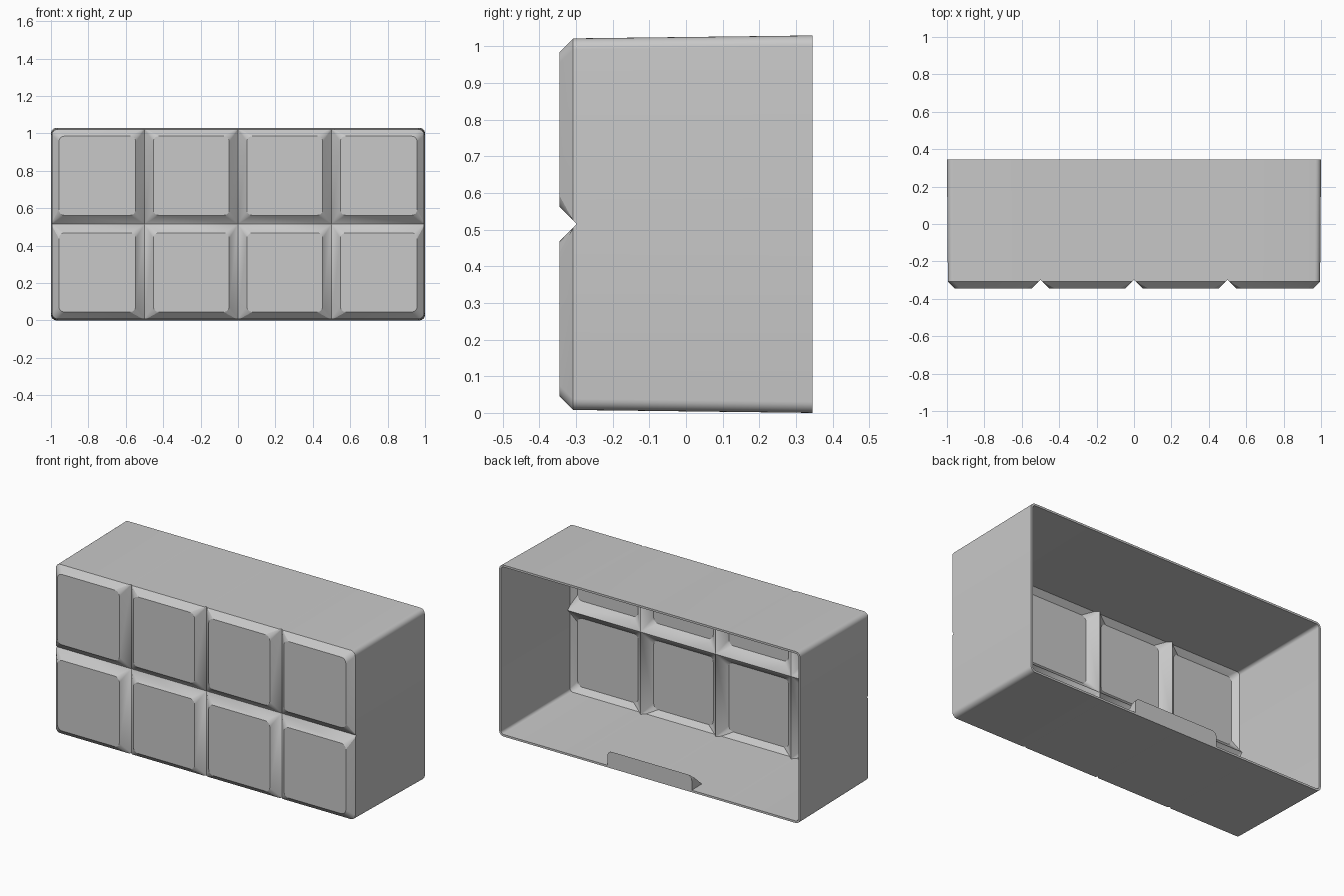
import bpy
import bmesh
from math import sin, cos, pi, atan2, radians

cube = bpy.data.objects.get("Cube")
if cube:
    bpy.data.objects.remove(cube)

grey = bpy.data.materials.new("light_grey")
grey.use_nodes = True
colour = (0.58, 0.58, 0.58, 1)
grey.diffuse_color = colour
grey.node_tree.nodes["Principled BSDF"].inputs["Base Color"].default_value = colour

STEPS = 6
MID_Z = 0.515
BACK_Y = 0.345
GROOVES_X = (-0.5, 0, 0.5)
WALL = 0.012


def finish(bm, name):
    bmesh.ops.recalc_face_normals(bm, faces=bm.faces)
    mesh = bpy.data.meshes.new(name)
    bm.to_mesh(mesh)
    bm.free()
    mesh.materials.append(grey)
    obj = bpy.data.objects.new(name, mesh)
    bpy.context.collection.objects.link(obj)
    bpy.ops.object.select_all(action="DESELECT")
    obj.select_set(True)
    bpy.context.view_layer.objects.active = obj
    bpy.ops.object.shade_smooth_by_angle(angle=radians(22))


def ring(x0, x1, z0, z1, radii):
    """Rectangle with elliptical corners; radii(sx, sz) gives each corner's pair."""
    points = []
    for i, (sx, sz) in enumerate(((1, 1), (-1, 1), (-1, -1), (1, -1))):
        rx, rz = radii(sx, sz)
        cx = (x1 if sx > 0 else x0) - sx * rx
        cz = (z1 if sz > 0 else z0) - sz * rz
        for k in range(STEPS + 1):
            a = (i + k / STEPS) * pi / 2
            points.append((cx + rx * cos(a), cz + rz * sin(a)))
    return points


def bridge(bm, loop_a, loop_b):
    """Quads between two closed loops of matching vertices."""
    n = len(loop_a)
    for k in range(n):
        m = (k + 1) % n
        bm.faces.new((loop_a[k], loop_b[k], loop_b[m], loop_a[m]))


def add_skin(bm, t):
    """Grid of chamfered pads and side walls, offset inward by t; returns the rim."""
    xs = (-0.995 + t, *GROOVES_X, 0.995 - t)
    zs = (0.008 + t, MID_Z, 2 * MID_Z - 0.008 - t)
    lip = 0.01 + t
    groove_y = -0.298 + 1.41 * t
    verts = []

    def inset(is_outer):
        return 0.037 - 0.59 * t if is_outer else 0.047 + 0.41 * t

    for i in range(4):
        for j in range(2):
            def corner(sx, sz):
                outer_x = (i == 3) if sx > 0 else (i == 0)
                outer_z = (j == 1) if sz > 0 else (j == 0)
                if outer_x and outer_z:
                    return 0.03 - t, 0.03 - t
                return (lip if outer_z else 0), (lip if outer_x else 0)

            pad = ring(xs[i] + inset(i == 0), xs[i + 1] - inset(i == 3),
                       zs[j] + inset(j == 0), zs[j + 1] - inset(j == 1),
                       lambda sx, sz: (0.03, 0.03))
            base = ring(xs[i], xs[i + 1], zs[j], zs[j + 1], corner)
            top = [bm.verts.new((x, -0.345 + t, z)) for x, z in pad]
            low = []
            for x, z in base:
                gap = min([abs(z - MID_Z)] + [abs(x - g) for g in GROOVES_X])
                low.append(bm.verts.new((x, groove_y - min(lip, gap), z)))
            bm.faces.new(top)
            bridge(bm, top, low)
            verts += top + low
    bmesh.ops.remove_doubles(bm, verts=verts, dist=1e-5)

    # Side walls, slightly flared towards the back
    edge_verts = {v for v in bm.verts if v.is_boundary and v.co.y < 0}
    front = sorted(edge_verts, key=lambda v: atan2(v.co.z - 0.4, v.co.x - 0.1))
    flare = MID_Z / (MID_Z - 0.008)
    rim = [bm.verts.new((v.co.x / 0.995, BACK_Y, MID_Z + (v.co.z - MID_Z) * flare))
           for v in front]
    bridge(bm, front, rim)
    return rim


# Hollow shell: outer and inner skins joined at the open back rim
bm = bmesh.new()
outer_rim = add_skin(bm, 0)
inner_rim = add_skin(bm, WALL)
bridge(bm, outer_rim, inner_rim)
finish(bm, "grid_shell")

# Wedge tab on the floor at the open back, upper corners rounded
HEIGHT, DEPTH = 0.1, 0.11
bm = bmesh.new()
outline = ring(-0.28, 0.28, 0.005, HEIGHT,
               lambda sx, sz: (0.03, 0.03) if sz > 0 else (0, 0))
back = [bm.verts.new((x, BACK_Y, z)) for x, z in outline]
slope = [bm.verts.new((x, BACK_Y - DEPTH * (1 - z / HEIGHT), z)) for x, z in outline]
bm.faces.new(back)
bm.faces.new(slope)
bridge(bm, back, slope)
bmesh.ops.remove_doubles(bm, verts=bm.verts, dist=1e-5)
finish(bm, "floor_tab")
